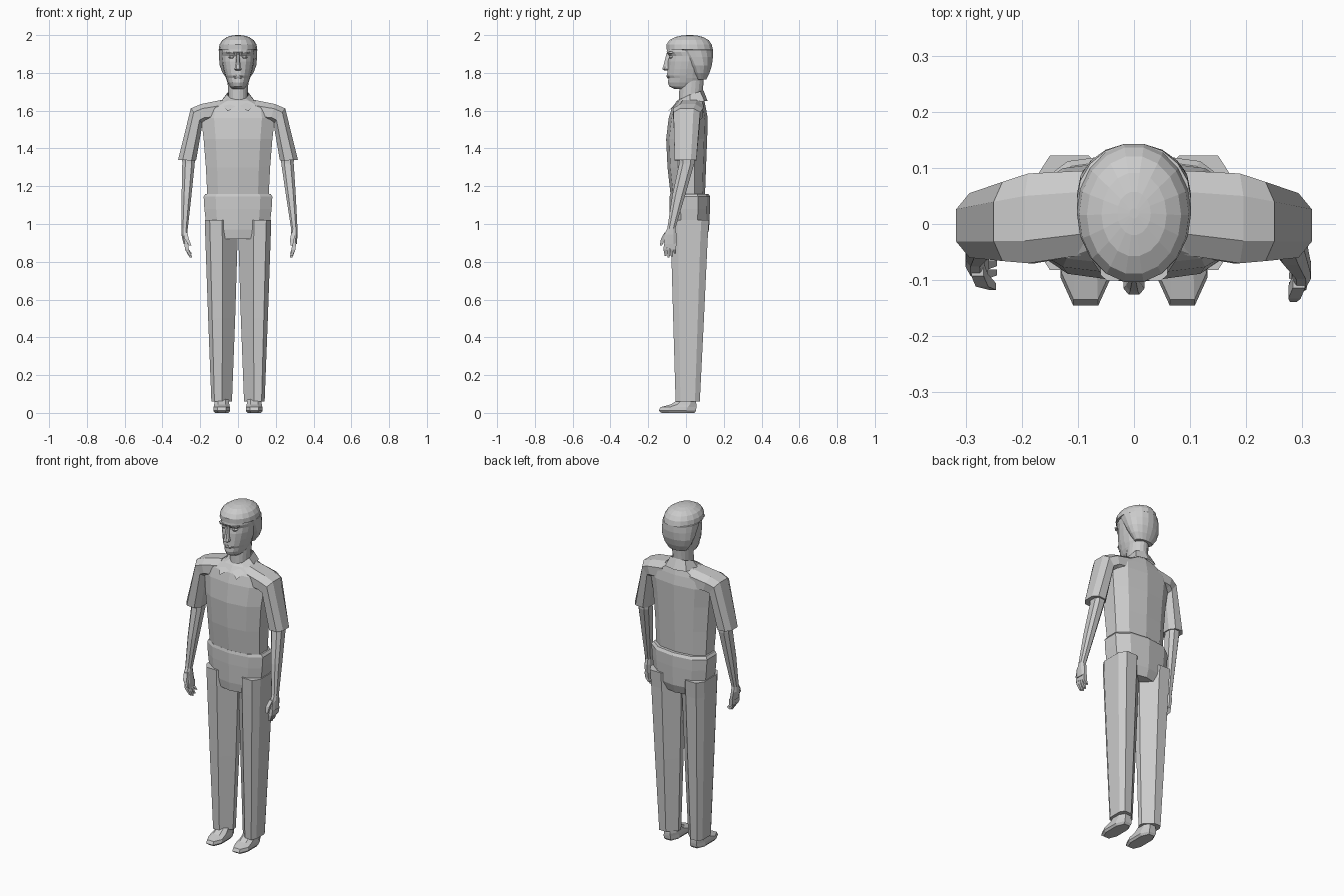
import bpy, bmesh, math

# Cross-section outlines: u runs from inner to outer, v from front to back
OCT = [(-1, -.5), (-.5, -1), (.5, -1), (1, -.5), (1, .5), (.5, 1), (-.5, 1), (-1, .5)]
TORSO = [(-1, -.45), (-.65, -.85), (0, -1), (.65, -.85), (1, -.45),
         (1, .4), (.65, .85), (0, 1), (-.65, .85), (-1, .4)]
LEG = [(-1, -.15), (-.05, -1), (.7, -1), (1, -.6), (1, .6), (.7, 1), (-.1, 1), (-1, .25)]
ROUND = [(math.cos(i * math.tau / 18), math.sin(i * math.tau / 18)) for i in range(18)]
BOX = [(-1, -1), (1, -1), (1, 1), (-1, 1)]


def finish(bm, name, mirror=False):
    bmesh.ops.recalc_face_normals(bm, faces=bm.faces)
    mesh = bpy.data.meshes.new(name)
    bm.to_mesh(mesh)
    bm.free()
    ob = bpy.data.objects.new(name, mesh)
    bpy.context.collection.objects.link(ob)
    if mirror:
        ob.modifiers.new("mirror", 'MIRROR')
    return ob


def loft(name, sections, outline, mirror=False):
    """sections: (inner x, inner z, outer x, outer z, front y, back y)"""
    bm = bmesh.new()
    rings = []
    for ax, az, bx, bz, y0, y1 in sections:
        rings.append([bm.verts.new((ax + (bx - ax) * (u + 1) / 2,
                                    y0 + (y1 - y0) * (v + 1) / 2,
                                    az + (bz - az) * (u + 1) / 2)) for u, v in outline])
    n = len(outline)
    for r, s in zip(rings, rings[1:]):
        for i in range(n):
            bm.faces.new((r[i], r[(i + 1) % n], s[(i + 1) % n], s[i]))
    bm.faces.new(rings[0])
    bm.faces.new(rings[-1])
    return finish(bm, name, mirror)


def level(rows, cx=0):
    """Horizontal sections from (z, half width, front y, back y)"""
    return [(cx - w, z, cx + w, z, f, b) for z, w, f, b in rows]


def limb(name, points, side, outline=OCT):
    """Horizontal sections from (x, y, z, half x, half y)"""
    return loft(name, [((x - w) * side, z, (x + w) * side, z, y - d, y + d)
                       for x, y, z, w, d in points], outline)


# Shirt body
loft("shirt_body", level([
    (1.14, .162, -.08, .10), (1.30, .170, -.098, .106), (1.45, .182, -.105, .112),
    (1.56, .195, -.092, .115), (1.615, .185, -.075, .105), (1.65, .095, -.05, .098),
    (1.665, .06, -.03, .09)]), TORSO)

# Sleeves with shoulders
loft("sleeve", [(.09, 1.54, .09, 1.656, -.055, .095), (.17, 1.54, .195, 1.635, -.07, .09),
                (.188, 1.53, .25, 1.612, -.066, .075),
                (.222, 1.335, .317, 1.34, -.06, .055)], OCT, True)

# Collar: folded band ending in two front points
bm = bmesh.new()
top = [(0, .092, 1.708), (.05, .075, 1.702), (.06, .02, 1.685), (.035, -.03, 1.66), (.008, -.066, 1.625)]
low = [(0, .115, 1.65), (.068, .098, 1.65), (.092, .02, 1.648), (.085, -.05, 1.632), (.055, -.094, 1.597)]
t = [bm.verts.new(p) for p in top]
l = [bm.verts.new(p) for p in low]
for i in range(4):
    bm.faces.new((t[i], t[i + 1], l[i + 1], l[i]))
finish(bm, "collar", True)

# Trousers: hips, then two legs
loft("trouser_hips", level([
    (.92, .10, -.078, .105), (.97, .165, -.083, .122), (1.08, .178, -.087, .127),
    (1.145, .182, -.087, .128), (1.16, .172, -.083, .118)]), TORSO)
loft("trouser_leg", [(.002, 1.02, .176, 1.02, -.082, .122), (.002, .925, .173, .925, -.08, .115),
                     (.015, .5, .158, .5, -.068, .095),
                     (.032, .06, .141, .06, -.055, .073)], LEG, True)

# Shoes
loft("shoe", level([
    (0, .036, -.13, .045), (.012, .045, -.145, .053), (.03, .043, -.135, .055),
    (.045, .04, -.08, .055), (.075, .036, -.035, .05)], .086), OCT, True)

# Forearms and hands; the two arms hang slightly differently
for side, label, wx, wy, tx, ty in ((1, "right", .298, -.078, .288, -.082),
                                    (-1, "left", .283, -.055, .256, -.062)):
    limb(label + "_forearm", [
        (.262, .008, 1.40, .034, .04), (.262, .004, 1.32, .033, .04),
        ((.262 + wx) / 2, wy / 2, 1.15, .026, .034), (wx, wy, .975, .017, .021)], side)
    mx, my = (wx + tx) / 2 + .004, (wy + ty) / 2
    limb(label + "_palm", [
        (wx, wy, .98, .016, .02), (wx, my - .002, .945, .017, .032),
        (mx, my - .004, .895, .015, .034)], side)
    for k in range(4):
        fy = my - .028 + k * .0165
        drop = (.83, .822, .828, .845)[k]
        limb(f"{label}_finger_{k + 1}", [
            (mx, fy, .90, .011, .0085), (mx - .003, fy - .003, .865, .010, .008),
            (tx - .006, fy, drop, .006, .005)], side, BOX)
    limb(label + "_thumb", [
        (wx - .004, my - .022, .955, .011, .012), (wx - .012, my - .042, .92, .011, .011),
        (tx - .004, my - .053, .885, .006, .006)], side, BOX)

# Neck and head
loft("neck", level([(1.61, .055, -.06, .08), (1.66, .052, -.038, .085),
                    (1.76, .055, -.035, .095)]), ROUND)
loft("head", level([
    (1.714, .03, -.06, .05), (1.728, .044, -.09, .075), (1.75, .056, -.097, .09),
    (1.772, .064, -.094, .098), (1.785, .068, -.102, .10), (1.82, .077, -.099, .11),
    (1.86, .085, -.097, .125), (1.89, .088, -.09, .13), (1.91, .09, -.104, .13),
    (1.935, .088, -.10, .13), (1.97, .06, -.06, .10)]), ROUND)

# Facial features
loft("nose", level([(1.812, .012, -.112, -.08), (1.82, .019, -.126, -.08),
                    (1.835, .014, -.12, -.08), (1.905, .007, -.103, -.08)]), OCT)
loft("lips", level([(1.77, .016, -.098, -.07), (1.78, .026, -.103, -.07),
                    (1.79, .014, -.103, -.07)]), OCT)
loft("eye", level([(1.876, .010, -.088, -.06), (1.884, .016, -.091, -.06),
                   (1.892, .010, -.088, -.06)], .034), OCT, True)
loft("brow", [(.012, 1.898, .06, 1.902, -.098, -.06),
              (.012, 1.908, .06, 1.912, -.101, -.06)], OCT, True)

# Hair: cap with a fringe that steps back at the temples
loft("hair", level([
    (1.765, .056, .05, .108), (1.80, .082, .03, .125), (1.84, .097, .005, .138),
    (1.885, .101, -.03, .144), (1.922, .102, -.06, .144), (1.924, .102, -.104, .144),
    (1.95, .098, -.105, .138), (1.973, .084, -.09, .122), (1.99, .058, -.058, .092),
    (1.998, .03, -.02, .058), (2.0, .008, .01, .028)]), ROUND)
